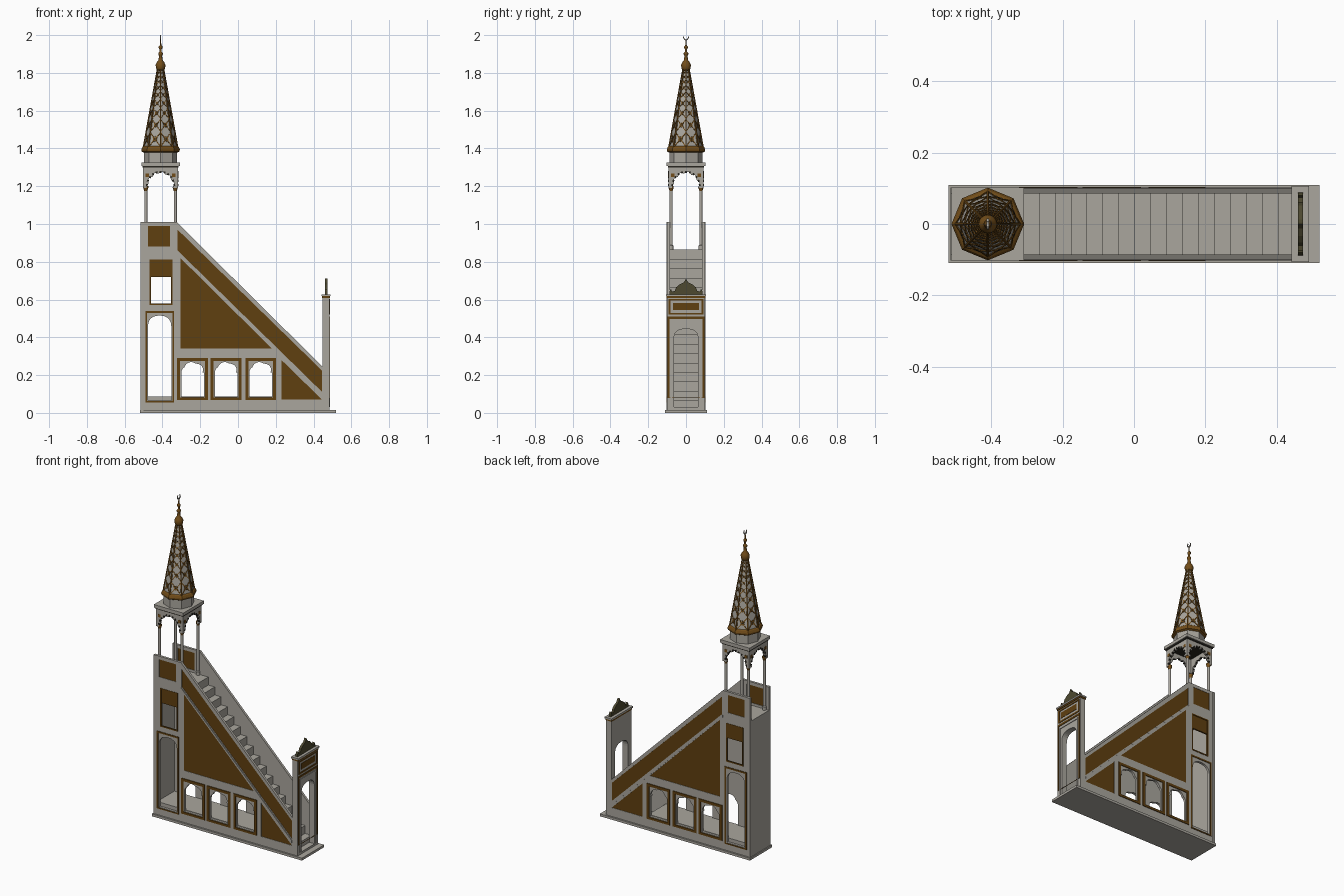
import bpy, bmesh, math
from mathutils import Matrix, Vector

if "Cube" in bpy.data.objects:
    bpy.data.objects.remove(bpy.data.objects["Cube"])


def material(name, c):
    m = bpy.data.materials.new(name)
    m.diffuse_color = (*c, 1)
    m.use_nodes = True
    m.node_tree.nodes["Principled BSDF"].inputs["Base Color"].default_value = m.diffuse_color
    return m


STONE = material("pale_stone", (0.40, 0.38, 0.34))
WOOD = material("brown_wood", (0.115, 0.05, 0.005))
GOLD = material("gilded_brown", (0.17, 0.075, 0.01))
DARK = material("dark_inlay", (0.02, 0.018, 0.013))
OLIVE = material("olive_crest", (0.075, 0.066, 0.03))
XZ = Matrix(((1, 0, 0, 0), (0, 0, 1, 0), (0, 1, 0, 0), (0, 0, 0, 1)))
YZ = Matrix(((0, 0, 1, 0), (1, 0, 0, 0), (0, 1, 0, 0), (0, 0, 0, 1)))
TX = -0.41  # tower axis


def finish(name, bm, mat, smooth=False):
    me = bpy.data.meshes.new(name)
    bmesh.ops.remove_doubles(bm, verts=bm.verts, dist=1e-5)
    bmesh.ops.recalc_face_normals(bm, faces=bm.faces)
    for f in bm.faces:
        f.smooth = smooth
    bm.to_mesh(me)
    bm.free()
    me.materials.append(mat)
    ob = bpy.data.objects.new(name, me)
    bpy.context.collection.objects.link(ob)
    return ob


def plate(name, loops, frame, a, b, mat):
    """Flat outline with holes, extruded from a to b along the frame normal."""
    cu = bpy.data.curves.new(name, 'CURVE')
    cu.dimensions, cu.fill_mode = '2D', 'BOTH'
    cu.extrude = abs(b - a) / 2
    for lp in loops:
        sp = cu.splines.new('POLY')
        sp.points.add(len(lp) - 1)
        for p, (u, v) in zip(sp.points, lp):
            p.co = (u, v, 0, 1)
        sp.use_cyclic_u = True
    tmp = bpy.data.objects.new(name, cu)
    me = bpy.data.meshes.new_from_object(tmp)
    bpy.data.objects.remove(tmp)
    bm = bmesh.new()
    bm.from_mesh(me)
    bm.transform(frame @ Matrix.Translation((0, 0, (a + b) / 2)))
    return finish(name, bm, mat)


def box(name, x0, x1, y0, y1, z0, z1, mat):
    return plate(name, [rect(x0, x1, z0, z1)], XZ, y0, y1, mat)


def rect(u0, u1, v0, v1):
    return [(u0, v0), (u1, v0), (u1, v1), (u0, v1)]


def lathe(name, prof, n, x, y, mat, smooth=False):
    bm = bmesh.new()
    rings = [[bm.verts.new((x + r * math.cos(2 * math.pi * k / n), y + r * math.sin(2 * math.pi * k / n), z))
              for k in range(n)] for r, z in prof]
    for A, B in zip(rings, rings[1:]):
        for k in range(n):
            j = (k + 1) % n
            bm.faces.new((A[k], A[j], B[j], B[k]))
    bm.faces.new(rings[0])
    bm.faces.new(rings[-1])
    return finish(name, bm, mat, smooth)


def foil(c, w, v, h, lobes, n=36):
    """Scalloped arch line, right to left."""
    out = []
    for i in range(n + 1):
        t = math.pi * i / n
        f = 0.87 + 0.13 * abs(math.sin(lobes * t))
        out.append((c + w * f * math.cos(t), v + h * f * math.sin(t)))
    return out


def foil_hole(c, w, v0, v, h, lobes):
    return [(c - w, v0), (c + w, v0), (c + w, v)] + foil(c, w, v, h, lobes) + [(c - w, v)]


def pointed(c, w, v0, v, h, n=8):
    side = [(w * (1 - (i / n) ** 2.2), v + h * math.sin(i / n * math.pi / 2) ** 0.9) for i in range(n + 1)]
    return ([(c - w, v0), (c + w, v0)] + [(c + u, z) for u, z in side]
            + [(c - u, z) for u, z in reversed(side[:-1])])


# plinth, inner floor, back wall
box("plinth", -0.52, 0.52, -0.11, 0.11, 0, 0.015, STONE)
box("inner_floor", -0.5, 0.2, -0.085, 0.085, 0.015, 0.088, STONE)
box("back_wall", -0.515, -0.5, -0.1, 0.1, 0.015, 0.865, STONE)

# stair slab with platform
N, X0, Z0, X1, Z1 = 17, 0.45, 0.015, -0.31, 0.865
run, rise = (X0 - X1) / N, (Z1 - Z0) / N
pts = [(X0, Z0)]
for i in range(N):
    pts += [(X0 - i * run, Z0 + (i + 1) * rise), (X0 - (i + 1) * run, Z0 + (i + 1) * rise)]
pts[-1] = (-0.505, Z1)
pts += [(-0.505, Z1 - 0.03), (X1, Z1 - 0.03), (X0 - run, Z0)]
plate("staircase", [pts], XZ, -0.086, 0.086, STONE)

# side walls: structural layer, facing layer with sunk panels
outline = [(-0.515, 0.015), (0.447, 0.015), (0.447, 0.245), (-0.325, 1.01), (-0.515, 1.01)]
arches = [(-0.24, 0.082), (-0.0625, 0.082), (0.12, 0.08)]
door = pointed(-0.415, 0.062, 0.065, 0.45, 0.065)
window, top_panel = rect(-0.465, -0.35, 0.575, 0.81), rect(-0.477, -0.36, 0.88, 0.99)
holes = [foil_hole(c, 0.06, 0.085, 0.215, 0.055, 2.5) for c, w in arches]
panels = {
    "large_triangle_panel": [(-0.305, 0.34), (0.18, 0.34), (-0.305, 0.82)],
    "small_triangle_panel": [(0.23, 0.07), (0.445, 0.07), (0.23, 0.28)],
    "balustrade_panel": [(-0.32, 0.97), (-0.32, 0.86), (0.444, 0.112), (0.444, 0.225)],
    "tower_top_panel": top_panel}
for s, side in ((-1, "front"), (1, "back")):
    def wall(name, loops, a, b, mat):
        plate(side + "_" + name, loops, XZ, s * a, s * b, mat)
    wall("wall", [outline, door, window, top_panel] + holes, 0.085, 0.095, STONE)
    wall("facing", [outline, door, window] + holes + list(panels.values()), 0.095, 0.1, STONE)
    for nm, lp in panels.items():
        wall(nm, [lp], 0.088 if lp is top_panel else 0.094, 0.098, WOOD)
    wall("window_lattice", [rect(-0.465, -0.35, 0.72, 0.81)], 0.088, 0.098, WOOD)
    wall("window_frame", [rect(-0.468, -0.347, 0.572, 0.813), rect(-0.461, -0.354, 0.58, 0.806)], 0.096, 0.102, WOOD)
    wall("door_frame", [rect(-0.491, -0.339, 0.055, 0.54), rect(-0.482, -0.348, 0.062, 0.53)], 0.098, 0.103, WOOD)
    for i, (c, w) in enumerate(arches):
        wall("arch_frame_%d" % i, [rect(c - w, c + w, 0.068, 0.29), rect(c - w + 0.016, c + w - 0.016, 0.082, 0.274)],
             0.098, 0.104, WOOD)
    wall("string_moulding", [[(-0.325, 0.855), (0.444, 0.102), (0.444, 0.088), (-0.325, 0.84)]], 0.099, 0.103, STONE)
    wall("tower_edge", [rect(-0.515, -0.5, 0.015, 1.01)], 0.099, 0.103, STONE)

# entrance portal
gate = pointed(0, 0.064, 0.03, 0.39, 0.055)
plate("portal", [rect(-0.1, 0.1, 0.015, 0.61), gate], YZ, 0.447, 0.484, STONE)
plate("portal_outer_frame", [rect(-0.098, 0.098, 0.08, 0.51), rect(-0.088, 0.088, 0.081, 0.498)], YZ, 0.483, 0.487, WOOD)
plate("portal_inner_frame", [rect(-0.082, 0.082, 0.03, 0.488), rect(-0.074, 0.074, 0.031, 0.478)], YZ, 0.483, 0.488, STONE)
plate("lintel_frame", [rect(-0.092, 0.092, 0.52, 0.602), rect(-0.082, 0.082, 0.53, 0.594)], YZ, 0.483, 0.487, WOOD)
plate("lintel_panel", [rect(-0.068, 0.068, 0.545, 0.582)], YZ, 0.483, 0.486, WOOD)
box("portal_cornice_lower", 0.444, 0.488, -0.102, 0.102, 0.608, 0.618, WOOD)
box("portal_cornice", 0.442, 0.491, -0.106, 0.106, 0.618, 0.628, STONE)
half = [(0.088, 0.627), (0.086, 0.645), (0.08, 0.657), (0.074, 0.643), (0.06, 0.645), (0.052, 0.665),
        (0.034, 0.68), (0.013, 0.69), (0.006, 0.7)]
plate("portal_crest", [half + [(0, 0.712)] + [(-u, v) for u, v in reversed(half)]], YZ, 0.46, 0.474, OLIVE)

# canopy columns and capitals
for sx in (-1, 1):
    for sy in (-1, 1):
        x, y = TX + sx * 0.078, sy * 0.079
        lathe("column", [(0.012, 0.86), (0.012, 0.885), (0.008, 0.89), (0.008, 1.18)], 12, x, y, STONE, False)
        lathe("capital", [(0.008, 1.175), (0.013, 1.19), (0.013, 1.2)], 12, x, y, GOLD)

# canopy arcades with dark voussoirs on four sides
for frame, c, mid, nm in ((XZ, TX, 0, "long"), (YZ, 0, TX, "cross")):
    for s in (-1, 1):
        a, b = mid + s * 0.08, mid + s * 0.092
        o = 0.092 if frame is XZ else 0.08
        arc = foil(c, 0.074, 1.195, 0.082, 5.5)
        plate(nm + "_arcade", [[(c + o, 1.31), (c + o, 1.19)] + [(arc[0][0], 1.19)] + arc
                               + [(arc[-1][0], 1.19), (c - o, 1.19), (c - o, 1.31)]], frame, a, b, STONE)
        wedges = []
        for i in range(11):
            t0, t1 = math.pi * (i + 0.28) / 11, math.pi * (i + 0.72) / 11
            wedges.append([(c + 0.074 * f * math.cos(t), 1.195 + 0.082 * f * math.sin(t))
                           for f, t in ((0.93, t0), (1.06, t0), (1.06, t1), (0.93, t1))])
        plate(nm + "_voussoirs", wedges, frame, mid + s * 0.081, mid + s * 0.094, DARK)
        plate(nm + "_rosettes", [rect(c + k * 0.07 - 0.009, c + k * 0.07 + 0.009, 1.25, 1.268) for k in (-1, 1)],
              frame, mid + s * 0.091, mid + s * 0.094, GOLD)
box("canopy_moulding", TX - 0.096, TX + 0.096, -0.096, 0.096, 1.298, 1.306, DARK)
box("canopy_cornice", TX - 0.102, TX + 0.102, -0.102, 0.102, 1.306, 1.325, STONE)

# octagonal drum, ring and spire
lathe("drum", [(0.088, 1.325), (0.088, 1.39)], 8, TX, 0, STONE)
lathe("spire_ring", [(0.088, 1.378), (0.1, 1.384), (0.102, 1.395), (0.096, 1.408), (0.088, 1.414)], 8, TX, 0, GOLD)
R0, R1, ZB, H = 0.09, 0.016, 1.405, 0.42
lathe("spire", [(R0, ZB), (R1, ZB + H)], 8, TX, 0, STONE)
c8, s8 = math.cos(math.pi / 8), math.sin(math.pi / 8)
slant = math.hypot(H, (R0 - R1) * c8)
apex = R0 / (R0 - R1)
rows = [apex * (1 - 0.84 ** i) for i in range(11)]


def hw(f):
    return (R0 + (R1 - R0) * f) * s8


rise_bars, fall_bars, stars, inlays = [], [], [], []
for f0, f1 in zip(rows, rows[1:]):
    f1 = min(f1, 1)
    v0, v1, w0, w1 = f0 * slant, f1 * slant, hw(f0), hw(f1)
    d = 0.09 * (v1 - v0)
    rise_bars.append([(-w0, v0), (-w0, v0 + d), (w1, v1), (w1, v1 - d)])
    fall_bars.append([(w0, v0), (w0, v0 + d), (-w1, v1), (-w1, v1 - d)])
    cv, r = v0 + (v1 - v0) * w0 / (w0 + w1), 0.5 * (w0 + w1) / 2
    stars.append([((r if k % 2 == 0 else r * 0.55) * math.sin(k * math.pi / 6),
                   cv + (r if k % 2 == 0 else r * 0.55) * math.cos(k * math.pi / 6)) for k in range(12)])
    inlays.append([(r * 0.3 * math.sin(k * math.pi / 3), cv + r * 0.3 * math.cos(k * math.pi / 3)) for k in range(6)])
for k in range(8):
    a = (k + 0.5) * math.pi / 4
    rad, tan = Vector((math.cos(a), math.sin(a), 0)), Vector((-math.sin(a), math.cos(a), 0))
    up = (Vector((0, 0, H)) - rad * (R0 - R1) * c8).normalized()
    fr = Matrix.Translation(Vector((TX, 0, ZB)) + rad * R0 * c8) @ Matrix((tan, up, tan.cross(up))).transposed().to_4x4()
    plate("spire_lattice_rising", rise_bars, fr, -0.001, 0.003, GOLD)
    plate("spire_lattice_falling", fall_bars, fr, -0.001, 0.0025, GOLD)
    plate("spire_stars", stars, fr, -0.001, 0.004, GOLD)
    plate("spire_star_centres", inlays, fr, 0.002, 0.0045, DARK)
    # rib along each corner
    e = Vector((math.cos(k * math.pi / 4), math.sin(k * math.pi / 4), 0))
    p, q = Vector((TX, 0, ZB)) + e * R0, Vector((TX, 0, ZB + H)) + e * R1
    bm = bmesh.new()
    bmesh.ops.create_cone(bm, cap_ends=True, segments=6, radius1=0.0045, radius2=0.003, depth=(q - p).length,
                          matrix=Matrix.Translation((p + q) / 2) @ (q - p).to_track_quat('Z', 'Y').to_matrix().to_4x4())
    finish("spire_rib", bm, GOLD)

# finial and crescent
lathe("finial", [(0.017, 1.81), (0.024, 1.825), (0.026, 1.842), (0.02, 1.856), (0.011, 1.868), (0.008, 1.89),
                 (0.012, 1.897), (0.012, 1.905), (0.006, 1.912), (0.006, 1.925), (0.01, 1.932), (0.01, 1.94),
                 (0.004, 1.946), (0.003, 1.975)], 16, TX, 0, GOLD, True)
rad = math.radians
moon = [(0.015 * math.cos(rad(t)), 1.987 + 0.015 * math.sin(rad(t))) for t in range(120, 421, 15)]
moon += [(0.0117 * math.cos(rad(t)), 1.991 + 0.0117 * math.sin(rad(t))) for t in range(400, 139, -20)]
plate("crescent", [moon], YZ, TX - 0.003, TX + 0.003, STONE)
